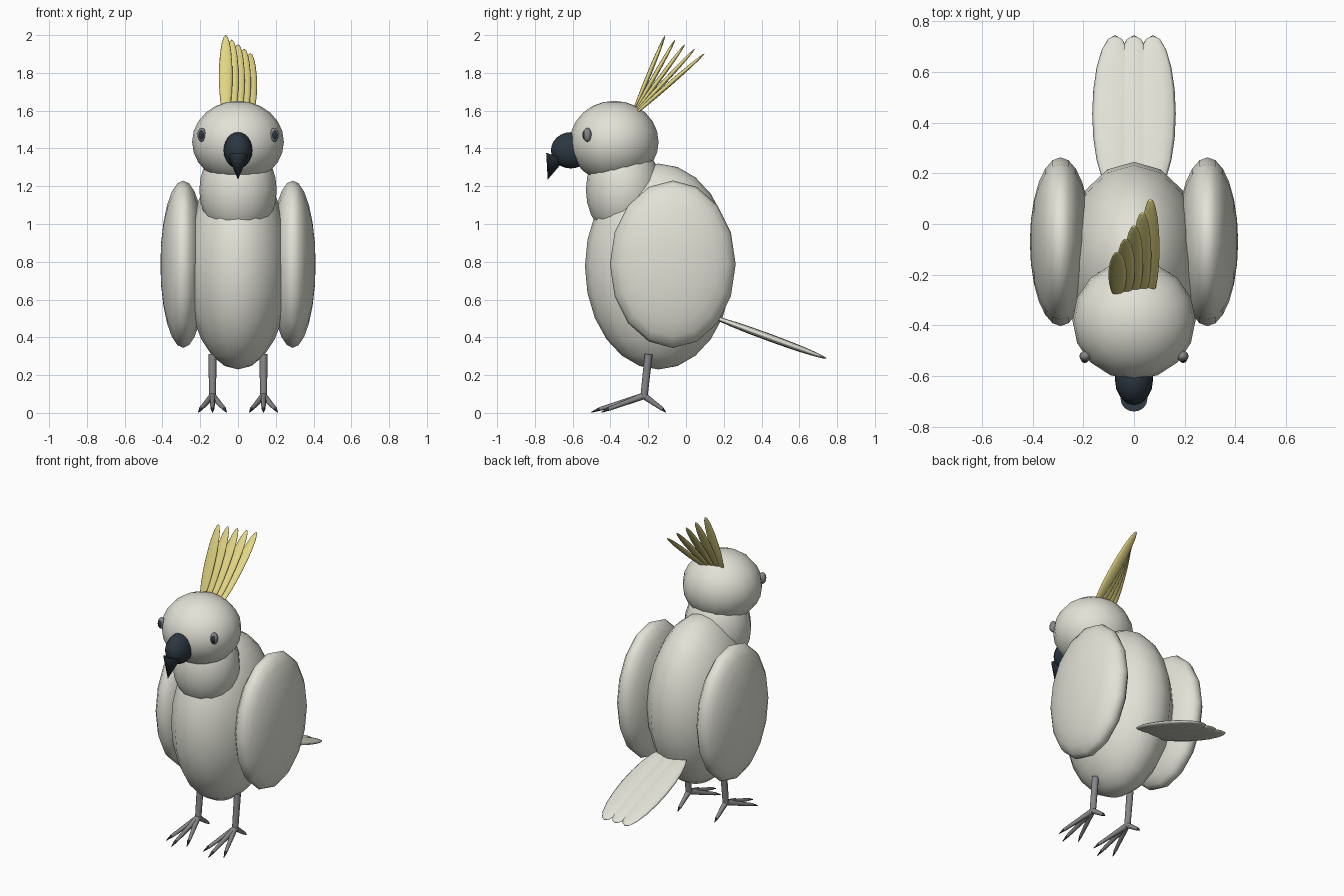
import bpy, bmesh, math
from mathutils import Matrix, Vector

if "Cube" in bpy.data.objects:
    bpy.data.objects.remove(bpy.data.objects["Cube"], do_unlink=True)


def material(name, rgb):
    m = bpy.data.materials.new(name)
    m.use_nodes = True
    m.diffuse_color = (*rgb, 1)
    m.node_tree.nodes["Principled BSDF"].inputs["Base Color"].default_value = (*rgb, 1)
    return m


PLUMAGE = material("warm white plumage", (0.76, 0.76, 0.68))
CREST = material("crest yellow", (0.76, 0.67, 0.23))
DARK = material("dark slate", (0.025, 0.038, 0.052))
GREY = material("leg grey", (0.24, 0.24, 0.25))


def finish(name, bm, mat, sharp=None):
    mesh = bpy.data.meshes.new(name)
    bm.to_mesh(mesh)
    bm.free()
    mesh.materials.append(mat)
    for p in mesh.polygons:
        p.use_smooth = True
    if sharp:
        mesh.set_sharp_from_angle(angle=math.radians(sharp))
    obj = bpy.data.objects.new(name, mesh)
    bpy.context.collection.objects.link(obj)
    return obj


def ellipsoid(name, loc, radii, mat, rot=None, seg=16, rings=12):
    """Stretched sphere with its poles on local z."""
    bm = bmesh.new()
    bmesh.ops.create_uvsphere(bm, u_segments=seg, v_segments=rings, radius=1)
    bm.transform(Matrix.Translation(loc) @ (rot or Matrix()) @ Matrix.Diagonal((*radii, 1)))
    return finish(name, bm, mat)


def feather(name, base, tip, width, thick, mat):
    """Flat ellipsoid running from base to tip, wide in x."""
    a, b = Vector(base), Vector(tip)
    d = b - a
    rot = Matrix.Rotation(math.atan2(-d.y, d.z), 4, 'X')
    return ellipsoid(name, (a + b) / 2, (width, thick, d.length / 2), mat, rot, 12, 10)


def rod(name, start, end, r1, r2, mat, sides=12):
    """Tapered cylinder between two points."""
    a, b = Vector(start), Vector(end)
    d = b - a
    bm = bmesh.new()
    bmesh.ops.create_cone(bm, cap_ends=True, segments=sides, radius1=r1, radius2=r2, depth=d.length)
    bm.transform(Matrix.Translation((a + b) / 2) @ d.to_track_quat('Z', 'Y').to_matrix().to_4x4())
    return finish(name, bm, mat, 50)


# Body, neck and head
ellipsoid("body", (0, -0.145, 0.775), (0.275, 0.39, 0.545), PLUMAGE)
ellipsoid("neck", (0, -0.33, 1.18), (0.205, 0.2, 0.26), PLUMAGE)
ellipsoid("head", (0, -0.38, 1.435), (0.243, 0.235, 0.217), PLUMAGE)

# Beak with hooked tip
ellipsoid("beak", (0, -0.61, 1.39), (0.076, 0.105, 0.096), DARK)
rod("beak_tip", (0, -0.69, 1.36), (0, -0.732, 1.235), 0.053, 0, DARK, 16)

# Crest fan
for i in range(5):
    x = -0.065 + 0.0325 * i
    feather(f"crest_feather_{i + 1}", (x, -0.29, 1.565),
            (x, -0.11 + 0.0525 * i, 2.0 - 0.024 * i), 0.036, 0.012, CREST)

# Tail
for i, x in enumerate((-0.075, 0, 0.075)):
    feather(f"tail_feather_{i + 1}", (x, 0.125, 0.515), (x, 0.745, 0.288), 0.09, 0.02, PLUMAGE)

sideways = Matrix.Rotation(math.pi / 2, 4, 'Y')
for side, s in (("left", 1), ("right", -1)):
    # Wing, with its poles facing sideways
    ellipsoid(f"{side}_wing", (0.29 * s, -0.07, 0.787), (0.443, 0.333, 0.121), PLUMAGE, sideways)

    # Eye and pupil
    ellipsoid(f"{side}_eye", (0.192 * s, -0.522, 1.472), (0.023, 0.022, 0.037), GREY)
    ellipsoid(f"{side}_pupil", (0.194 * s, -0.536, 1.472), (0.015, 0.012, 0.025), DARK)

    # Leg
    ankle = Vector((0.135 * s, -0.222, 0.09))
    rod(f"{side}_leg", (0.135 * s, -0.198, 0.31), ankle, 0.021, 0.019, GREY)

    # Toes with claws
    toes = {"inner": (-0.075, -0.225), "middle": (0, -0.28),
            "outer": (0.075, -0.225), "back": (0, 0.115)}
    for toe, (dx, dy) in toes.items():
        tip = ankle + Vector((dx * s, dy, -0.083))
        knuckle = ankle.lerp(tip, 0.84)
        rod(f"{side}_{toe}_toe", ankle, knuckle, 0.018, 0.01, GREY, 8)
        rod(f"{side}_{toe}_claw", knuckle, tip - Vector((0, 0, 0.004)), 0.0095, 0.002, DARK, 8)
